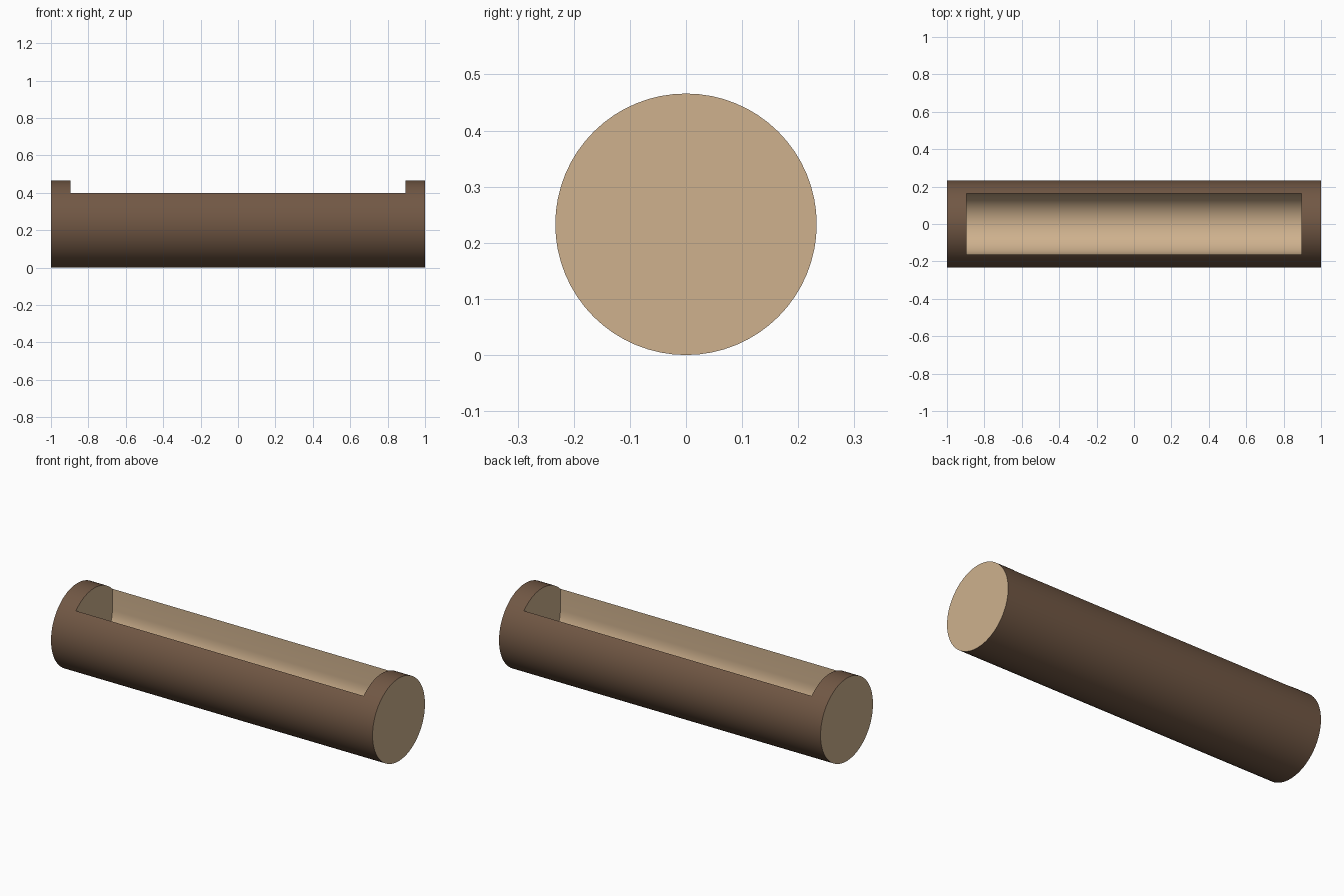
import bpy, bmesh
from math import pi, cos, sin

if "Cube" in bpy.data.objects:
    bpy.data.objects.remove(bpy.data.objects["Cube"])

R = 0.233            # log radius
INNER = 0.162        # hollow half width
FLOOR_C = 0.28       # height where the hollow's round bottom starts
HOLLOW = 0.895       # half length of the hollow


def material(name, color):
    m = bpy.data.materials.new(name)
    m.diffuse_color = (*color, 1)
    m.use_nodes = True
    m.node_tree.nodes["Principled BSDF"].inputs["Base Color"].default_value = m.diffuse_color
    return m


bark = material("bark", (0.165, 0.096, 0.058))
wood = material("cut_wood", (0.62, 0.44, 0.27))


def extrude_profile(name, profile, half, side_mat):
    """Sweep a closed (y, z) profile along x; the end caps are cut wood."""
    bm = bmesh.new()
    cap = bm.faces.new([bm.verts.new((-half, y, z)) for y, z in profile])
    ext = bmesh.ops.extrude_face_region(bm, geom=[cap], use_keep_orig=True)
    moved = [g for g in ext["geom"] if isinstance(g, bmesh.types.BMVert)]
    bmesh.ops.translate(bm, verts=moved, vec=(2 * half, 0, 0))
    bmesh.ops.recalc_face_normals(bm, faces=bm.faces[:])
    for f in bm.faces:
        f.material_index = 1 if len(f.verts) > 4 else side_mat
    me = bpy.data.meshes.new(name)
    bm.to_mesh(me)
    bm.free()
    me.materials.append(bark)
    me.materials.append(wood)
    ob = bpy.data.objects.new(name, me)
    bpy.context.collection.objects.link(ob)
    return ob


# Solid log
N = 64
circle = [(R * cos(2 * pi * i / N), R + R * sin(2 * pi * i / N)) for i in range(N)]
log = extrude_profile("hollow_log", circle, 1.0, 0)

# U-shaped hollow: round bottom, straight walls open at the top
M = 24
trough = [(INNER * cos(pi + pi * i / M), FLOOR_C + INNER * sin(pi + pi * i / M)) for i in range(M + 1)]
trough += [(INNER, 0.6), (-INNER, 0.6)]
cutter = extrude_profile("hollow_cutter", trough, HOLLOW, 1)
cutter.hide_render = True

# Carve the hollow
mod = log.modifiers.new("carve", 'BOOLEAN')
mod.operation = 'DIFFERENCE'
mod.solver = 'EXACT'
mod.object = cutter
bpy.context.view_layer.objects.active = log
log.select_set(True)
bpy.ops.object.modifier_apply(modifier=mod.name)
bpy.data.objects.remove(cutter)

# Smooth curved walls, crisp rims
bpy.ops.object.shade_smooth_by_angle(angle=pi / 6)
